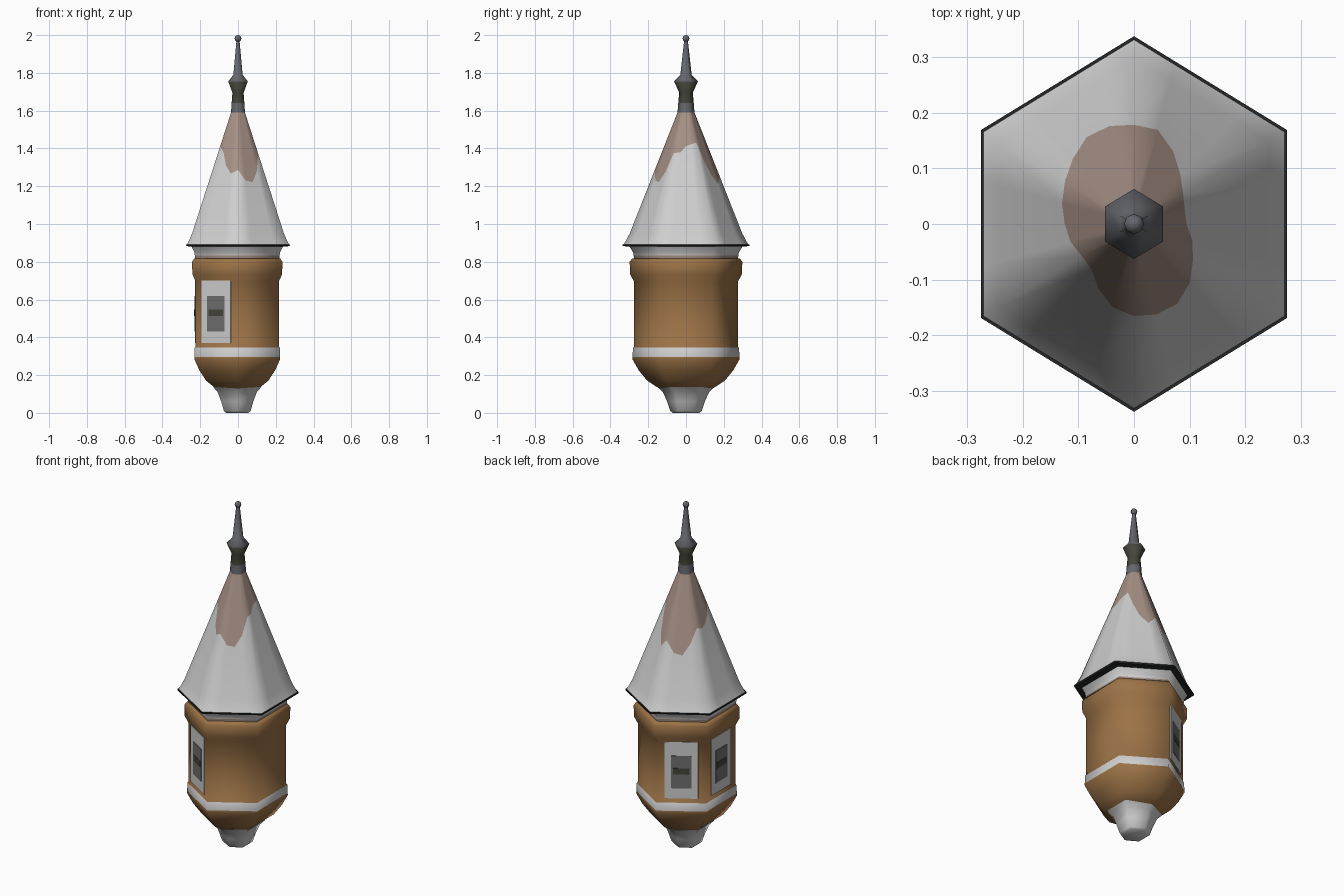
import bpy, bmesh, math
from mathutils import Matrix, Vector

if "Cube" in bpy.data.objects:
    bpy.data.objects.remove(bpy.data.objects["Cube"])


def material(name, rgb):
    m = bpy.data.materials.new(name)
    m.diffuse_color = (*rgb, 1)
    m.use_nodes = True
    m.node_tree.nodes["Principled BSDF"].inputs["Base Color"].default_value = m.diffuse_color
    return m


WHITE = material("plaster white", (0.62, 0.62, 0.62))
BROWN = material("ochre wall", (0.33, 0.17, 0.062))
PINK = material("weathered pink grey", (0.38, 0.28, 0.235))
GREY = material("lead grey", (0.13, 0.135, 0.15))
DARK = material("dark olive", (0.06, 0.06, 0.045))
PANE = material("window grey", (0.16, 0.16, 0.16))
BLACK = material("eave shadow black", (0.018, 0.02, 0.02))
C30 = math.cos(math.radians(30))


def hex_factor(a):
    """Radius of a unit hexagon (corners at 30, 90, 150...) at angle a."""
    return C30 / math.cos(math.radians((a + 30) % 60 - 30))


def finish(name, bm, mats, angle=65):
    bmesh.ops.recalc_face_normals(bm, faces=bm.faces)
    me = bpy.data.meshes.new(name)
    bm.to_mesh(me)
    bm.free()
    for m in mats:
        me.materials.append(m)
    ob = bpy.data.objects.new(name, me)
    bpy.context.collection.objects.link(ob)
    bpy.ops.object.select_all(action='DESELECT')
    ob.select_set(True)
    bpy.context.view_layer.objects.active = ob
    bpy.ops.object.shade_smooth_by_angle(angle=math.radians(angle))
    return ob


def loft(name, rings, row_mats, sx, step=60, shift=0):
    """Stack hexagonal rings; a ring is (R, z) or a function angle -> (R, z)."""
    bm = bmesh.new()
    angles = range(30, 390, step)
    loops = []
    for ring in rings:
        loop = []
        for a in angles:
            R, z = ring(a) if callable(ring) else ring
            r, t = R * hex_factor(a), math.radians(a)
            loop.append(bm.verts.new((r * math.cos(t) * sx + shift, r * math.sin(t), z)))
        loops.append(loop)
    mats = list(dict.fromkeys(row_mats))
    n = len(loops[0])
    for lo, hi, m in zip(loops, loops[1:], row_mats):
        for i in range(n):
            j = (i + 1) % n
            bm.faces.new((lo[i], lo[j], hi[j], hi[i])).material_index = mats.index(m)
    bm.faces.new(loops[0][::-1]).material_index = mats.index(row_mats[0])
    bm.faces.new(loops[-1]).material_index = mats.index(row_mats[-1])
    return finish(name, bm, mats)


BODY_R, BODY_SX, SHIFT = 0.275, 0.925, -0.004

# Corbel under the turret
loft("base_corbel", [(0.07, 0), (0.083, 0.01), (0.1, 0.06), (0.122, 0.11), (0.15, 0.137)],
     [WHITE] * 4, 0.98, shift=SHIFT)

# Wall: bowl, white string course, shaft, moulded top
loft("turret_wall",
     [(0.14, 0.128), (0.205, 0.17), (0.25, 0.225), (0.284, 0.285), (0.283, 0.297), (0.281, 0.345),
      (BODY_R, 0.352), (BODY_R, 0.695), (0.297, 0.735), (0.298, 0.8), (0.285, 0.818)],
     [BROWN] * 4 + [WHITE] + [BROWN] * 5, BODY_SX, shift=SHIFT)

# Cornice under the eaves
loft("cornice", [(0.275, 0.815), (0.277, 0.832), (0.28, 0.85), (0.302, 0.885)],
     [PINK, WHITE, WHITE], 0.935, shift=SHIFT)

# Roof with an irregular weathered patch at its top
LOW, HIGH = (0.298, 0.95), (0.045, 1.59)
PATCH = [.10, .10, .108, .125, .15, .175, .178, .182, .18, .165, .152, .142,
         .132, .125, .115, .115, .135, .155, .165, .168, .165, .15, .13, .115]


def patch_edge(a):
    R = PATCH[(a // 15) % 24] / hex_factor(a)
    return R, LOW[1] + (LOW[0] - R) / (LOW[0] - HIGH[0]) * (HIGH[1] - LOW[1])


loft("roof", [(0.332, 0.89), (0.322, 0.905), LOW, patch_edge, HIGH],
     [WHITE, WHITE, WHITE, PINK], 0.942, step=15)
loft("eave_underside", [(0.28, 0.879), (0.335, 0.883), (0.337, 0.892)],
     [BLACK, BLACK], 0.942)

# Finial: collar, knob, spike
loft("finial", [(0.046, 1.575), (0.041, 1.64), (0.036, 1.695), (0.063, 1.755),
                (0.03, 1.79), (0.01, 1.97)],
     [GREY, DARK, DARK, GREY, GREY], 0.95)
bm = bmesh.new()
bmesh.ops.create_uvsphere(bm, u_segments=8, v_segments=6, radius=0.018,
                          matrix=Matrix.Translation((0, 0, 1.982)))
finish("finial_ball", bm, [GREY])


# Windows on the three left-hand faces
def plate(name, face_angle, width, z0, z1, depth, mat):
    p, q = [Vector((BODY_R * math.cos(math.radians(a)) * BODY_SX + SHIFT,
                    BODY_R * math.sin(math.radians(a)), 0))
            for a in (face_angle - 30, face_angle + 30)]
    t = (q - p).normalized()
    n = t.cross(Vector((0, 0, 1)))
    c = (p + q) / 2 + n * (depth / 2 - 0.0005) + Vector((0, 0, (z0 + z1) / 2))
    rot = Matrix((t, n, (0, 0, 1))).transposed().to_4x4()
    bm = bmesh.new()
    bmesh.ops.create_cube(bm, size=1, matrix=Matrix.Translation(c) @ rot
                          @ Matrix.Diagonal((width, depth, z1 - z0, 1)))
    finish(name, bm, [mat], 30)


for side, ang in (("back", 120), ("left", 180), ("front", 240)):
    plate(side + "_window_frame", ang, 0.18, 0.37, 0.70, 0.005, WHITE)
    plate(side + "_window_pane", ang, 0.108, 0.43, 0.62, 0.007, PANE)
    plate(side + "_window_dark_spot", ang, 0.09, 0.512, 0.548, 0.009, DARK)
